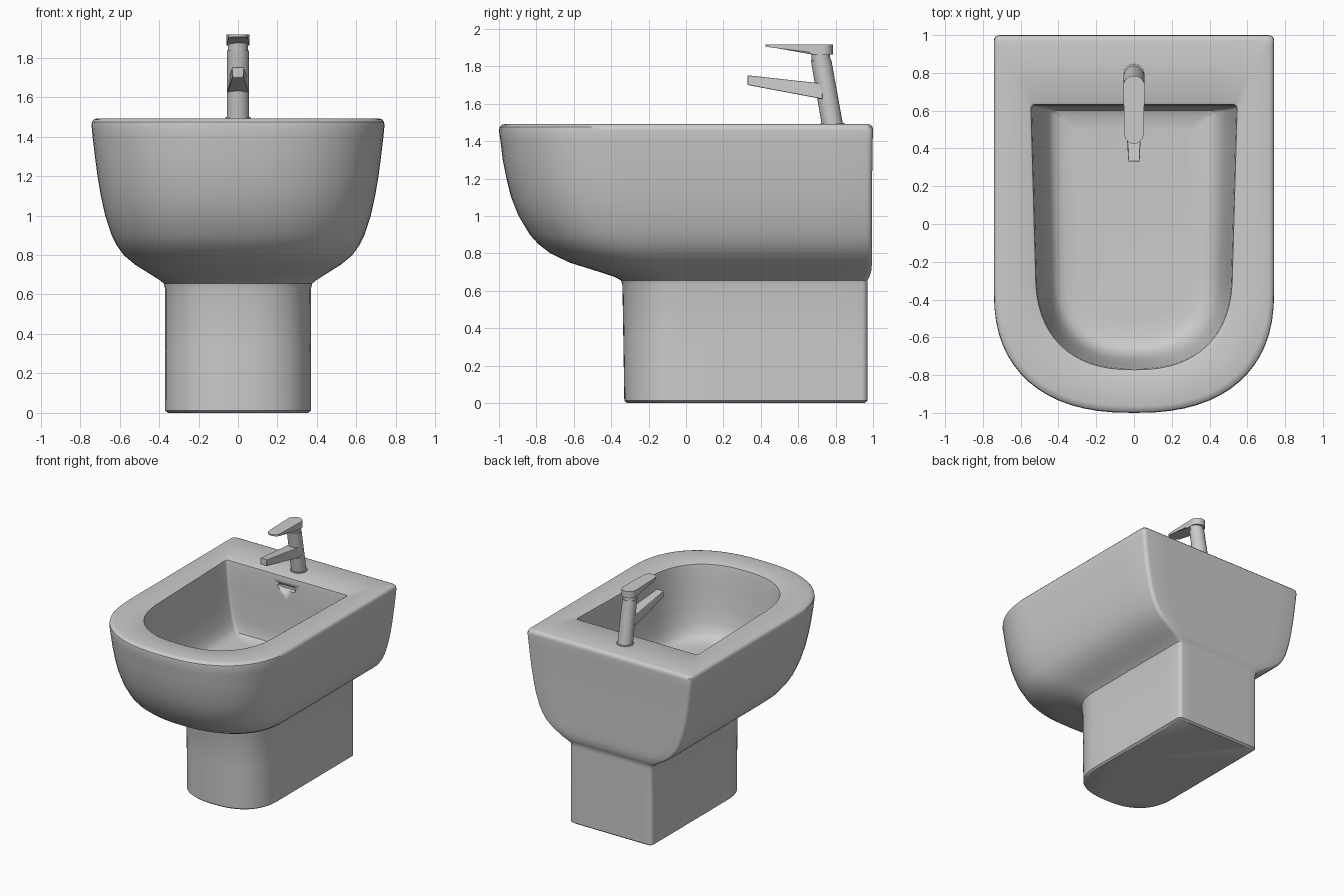
import bpy, bmesh
from math import sin, cos, pi, radians
from mathutils import Vector

if "Cube" in bpy.data.objects:
    bpy.data.objects.remove(bpy.data.objects["Cube"])


def outline(wb, wf, yf, yb, ys, r, n):
    """D-shaped loop: square back with small corner radius, superellipse front."""
    half = [(wb * t, yb) for t in (0.25, 0.5, 0.75)]
    for i in range(5):
        a = pi / 2 * (1 - i / 4)
        half.append((wb - r + r * cos(a), yb - r + r * sin(a)))
    for i in range(1, 6):
        t = i / 6
        half.append((wb + (wf - wb) * t, (yb - r) + (ys - yb + r) * t))
    for i in range(16):
        a = pi / 2 * i / 16
        half.append((wf * cos(a) ** (2 / n), ys + (yf - ys) * sin(a) ** (2 / n)))
    return [(0, yb)] + half + [(0, yf)] + [(-x, y) for x, y in reversed(half)]


def loft(name, rings, angle=35):
    bm = bmesh.new()
    loops = [[bm.verts.new(p) for p in ring] for ring in rings]
    k = len(rings[0])
    for a, b in zip(loops, loops[1:]):
        for i in range(k):
            bm.faces.new((a[i], a[(i + 1) % k], b[(i + 1) % k], b[i]))
    bm.faces.new(loops[0])
    bm.faces.new(loops[-1])
    bmesh.ops.recalc_face_normals(bm, faces=bm.faces)
    me = bpy.data.meshes.new(name)
    bm.to_mesh(me)
    bm.free()
    me.shade_smooth()
    me.set_sharp_from_angle(angle=radians(angle))
    ob = bpy.data.objects.new(name, me)
    bpy.context.collection.objects.link(ob)
    return ob


# Basin and pedestal: outer levels (z, half width, front y, back y)
outer = [(0, .355, -.315, .955), (.012, .37, -.33, .97), (.33, .37, -.335, .97),
         (.63, .37, -.34, .97), (.655, .376, -.347, .97), (.675, .40, -.385, .98),
         (.70, .44, -.46, .99), (.75, .52, -.62, .995), (.80, .58, -.725, .995),
         (.85, .615, -.79, .995), (.90, .64, -.835, .995), (1.0, .673, -.895, .995),
         (1.1, .695, -.935, .995), (1.2, .712, -.96, .995), (1.3, .725, -.98, .997),
         (1.4, .737, -.992, .998), (1.455, .742, -1.0, 1.0), (1.475, .74, -.997, .998),
         (1.487, .73, -.985, .988), (1.492, .712, -.965, .97)]
rings = []
for z, w, yf, yb in outer:
    ys = -.35 * (-yf - .33) / .67
    rings.append([(x, y, z) for x, y in outline(w, w, yf, yb, ys, .03, 2.4)])
# Hollow: (z, half width at back, front y, back y)
inner = [(1.49, .56, -.785, .645), (1.484, .546, -.772, .633), (1.45, .54, -.765, .628),
         (1.3, .525, -.75, .625), (1.15, .503, -.73, .62), (1.04, .48, -.71, .615),
         (.97, .455, -.685, .61), (.935, .425, -.65, .60), (.92, .38, -.60, .57),
         (.915, .30, -.5, .50)]
for z, w, yf, yb in inner:
    rings.append([(x, y, z) for x, y in outline(w, w * .955, yf, yb, -.25, .02, 2.4)])
basin = loft("basin", rings)


# Overflow slot cut into the rear wall of the hollow
def capsule(w, h, y, z, k=8):
    pts = []
    for s in (1, -1):
        for i in range(k + 1):
            a = -pi / 2 + pi * i / k
            pts.append((s * (w - h + h * cos(a)), y, z + s * h * sin(a)))
    return pts


cutter = loft("slot_cutter", [capsule(.08, .02, .58, 1.40), capsule(.08, .02, .665, 1.40)])
cutter.hide_render = True
cutter.hide_set(True)
mod = basin.modifiers.new("slot", 'BOOLEAN')
mod.object = cutter
mod.operation = 'DIFFERENCE'
mod.solver = 'EXACT'


# Tap body: tilted cylinder with base flange and neck
def circle(c, r, k=24):
    tilt = -.18
    return [(r * cos(2 * pi * i / k), c[0] + r * sin(2 * pi * i / k),
             c[1] + tilt * -r * sin(2 * pi * i / k) * -1) for i in range(k)]


def flat_circle(c, r, k=24):
    return [(x, y, c[1]) for x, y, z in circle(c, r, k)]


loft("tap_flange", [flat_circle((.783, 1.488), .064), flat_circle((.782, 1.498), .064)])
loft("tap_body", [flat_circle((.783, 1.485), .057), flat_circle((.722, 1.835), .055)])
loft("tap_neck", [flat_circle((.724, 1.82), .05), flat_circle((.718, 1.88), .05)])


# Spout: tapered bar, wide at the body and narrow at the mouth
def bar(y, w, z0, z1, wt):
    return [(-w, y, z0), (w, y, z0), (wt, y, z1), (-wt, y, z1)]


spout = loft("tap_spout", [bar(.33, .028, 1.70, 1.752, .03),
                           bar(.73, .054, 1.625, 1.708, .045)], 30)
bev = spout.modifiers.new("soft", 'BEVEL')
bev.width, bev.segments = .004, 2


# Lever: rounded plan, thin at the tip and thick above the body
def lever_plan(top):
    pts = []
    for yc, ry, w, s in ((.73, .055, .057, 1), (.475, .05, .05, -1)):
        for i in range(13):
            a = pi * i / 12
            x, y = s * w * cos(a), yc + s * ry * sin(a)
            under = 1.905 - .03 * (y - .425) / .24 if y < .665 else 1.862
            pts.append((x, y, top if top else under))
    # extra step points where the lever meets its cap
    step = [(-.055, .68, 1.862), (-.055, .655, 1.877)]
    mirror = [(-x, y, z) for x, y, z in reversed(step)]
    lift = lambda q: [(x, y, top or z) for x, y, z in q]
    return pts[:13] + lift(step) + pts[13:] + lift(mirror)


loft("tap_lever", [lever_plan(None), lever_plan(1.916)])
